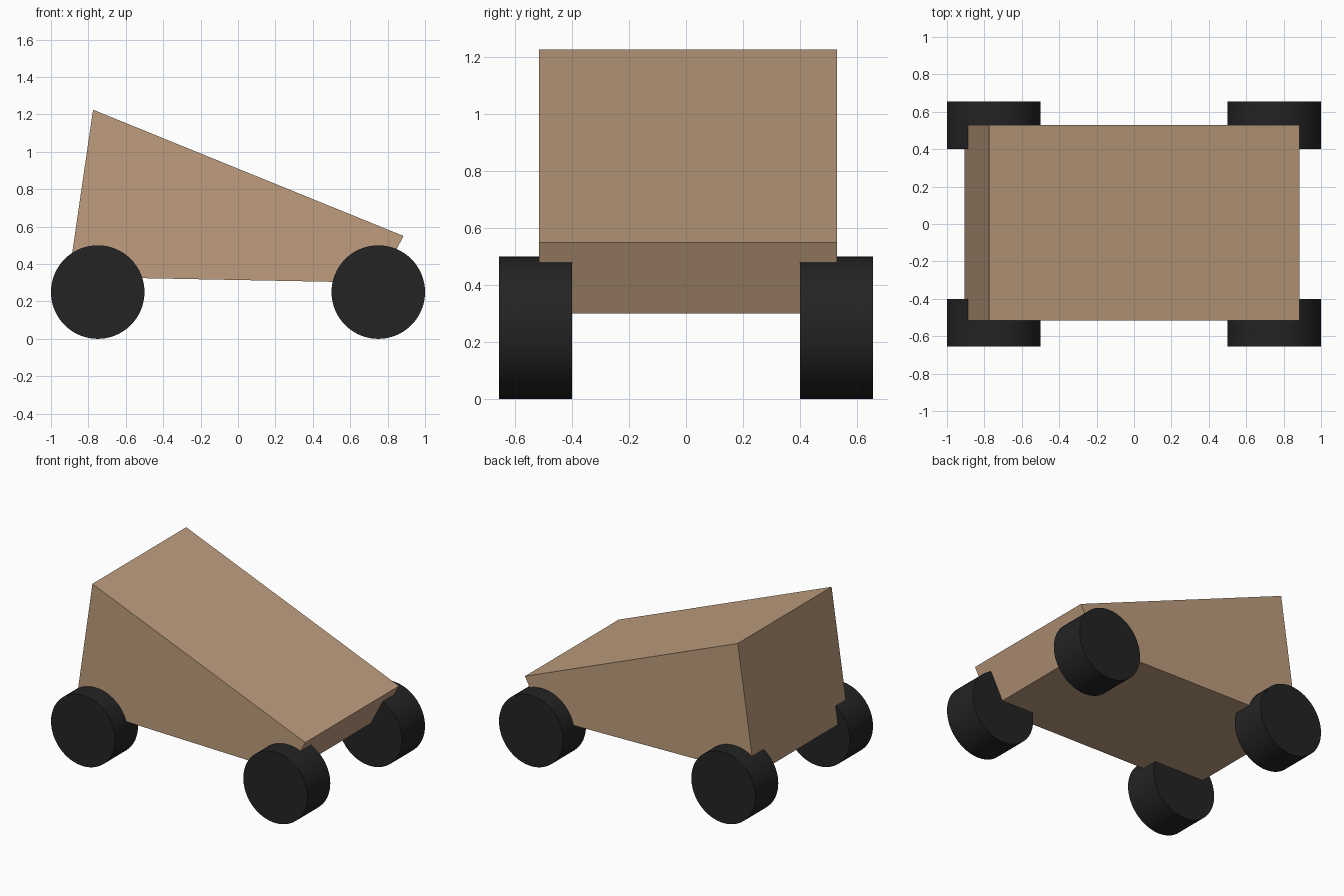
import bpy, bmesh, math

if "Cube" in bpy.data.objects:
    bpy.data.objects.remove(bpy.data.objects["Cube"])


def material(name, color):
    m = bpy.data.materials.new(name)
    m.diffuse_color = (*color, 1.0)
    m.use_nodes = True
    m.node_tree.nodes["Principled BSDF"].inputs["Base Color"].default_value = m.diffuse_color
    return m


tan = material("tan", (0.52, 0.34, 0.21))
black = material("black", (0.017, 0.017, 0.017))

# Wedge body: side profile (x, z) extruded along y
PROFILE = [(-0.905, 0.332), (0.755, 0.30), (0.885, 0.55), (-0.775, 1.225)]
Y_FRONT, Y_BACK = -0.515, 0.53

bm = bmesh.new()
side = bm.faces.new([bm.verts.new((x, Y_FRONT, z)) for x, z in PROFILE])
ext = bmesh.ops.extrude_face_region(bm, geom=[side])
moved = [v for v in ext["geom"] if isinstance(v, bmesh.types.BMVert)]
bmesh.ops.translate(bm, verts=moved, vec=(0, Y_BACK - Y_FRONT, 0))
bmesh.ops.recalc_face_normals(bm, faces=bm.faces)
mesh = bpy.data.meshes.new("body")
bm.to_mesh(mesh)
bm.free()
mesh.materials.append(tan)
bpy.context.collection.objects.link(bpy.data.objects.new("body", mesh))

# Four wheels
for x_name, sx in (("left", -1), ("right", 1)):
    for y_name, sy in (("front", -1), ("back", 1)):
        bpy.ops.mesh.primitive_cylinder_add(
            vertices=64, radius=0.25, depth=0.255,
            location=(sx * 0.75, sy * 0.5275, 0.25),
            rotation=(math.pi / 2, 0, 0))
        wheel = bpy.context.object
        wheel.name = f"wheel_{y_name}_{x_name}"
        wheel.data.materials.append(black)
        bpy.ops.object.shade_smooth_by_angle(angle=math.radians(30))
